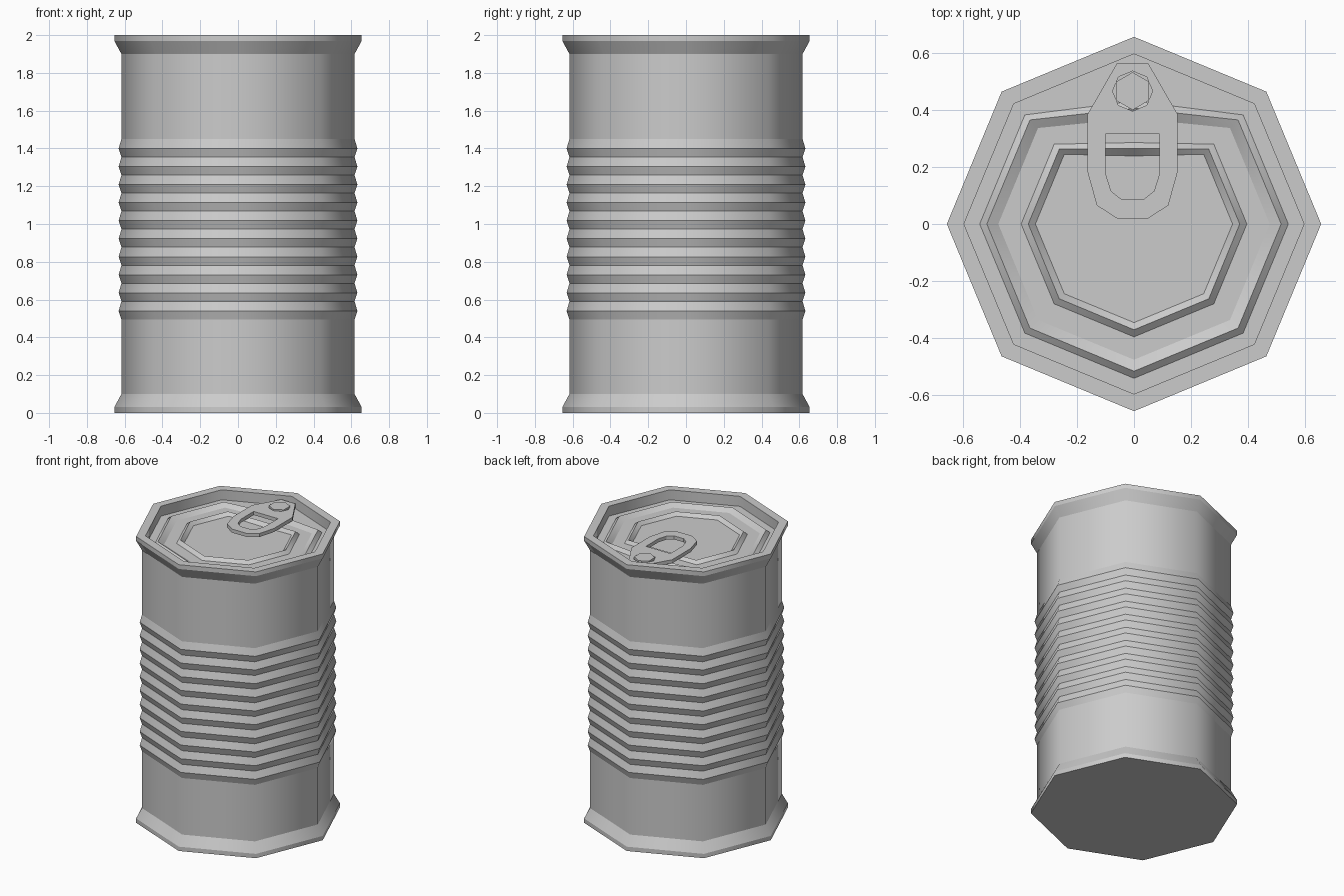
import bpy
import bmesh
from math import cos, sin, pi

cube = bpy.data.objects.get("Cube")
if cube:
    bpy.data.objects.remove(cube, do_unlink=True)

SIDES = 8
steel = bpy.data.materials.new("tin_grey")
steel.use_nodes = True
GREY = (0.6, 0.6, 0.6, 1)
steel.diffuse_color = GREY
steel.node_tree.nodes["Principled BSDF"].inputs["Base Color"].default_value = GREY


def add_object(name, mesh):
    obj = bpy.data.objects.new(name, mesh)
    bpy.context.collection.objects.link(obj)
    mesh.materials.clear()
    mesh.materials.append(steel)
    return obj


def loft(name, rings, cap_first=False, cap_last=False):
    """Octagonal rings of (radius, z, back corner y or None) joined by quads."""
    bm = bmesh.new()
    loops = []
    for radius, z, back in rings:
        loop = []
        for i in range(SIDES):
            a = 2 * pi * i / SIDES
            x, y = radius * cos(a), radius * sin(a)
            if back is not None and i == SIDES // 4:
                y = back
            loop.append(bm.verts.new((x, y, z)))
        loops.append(loop)
    for low, high in zip(loops, loops[1:]):
        for i in range(SIDES):
            j = (i + 1) % SIDES
            bm.faces.new((low[i], low[j], high[j], high[i]))
    if cap_first:
        bm.faces.new(loops[0][::-1])
    if cap_last:
        bm.faces.new(loops[-1])
    # smooth around the can, crisp along every ring
    for face in bm.faces:
        face.smooth = True
    for edge in bm.edges:
        edge.smooth = abs(edge.verts[0].co.z - edge.verts[1].co.z) > 1e-5
    mesh = bpy.data.meshes.new(name)
    bm.to_mesh(mesh)
    bm.free()
    return add_object(name, mesh)


# Can wall: flared foot, ten ribs, flared rim
WALL, PEAK, RIM, INNER = 0.617, 0.632, 0.655, 0.595
PITCH = 0.0955
profile = [(RIM, 0), (RIM, 0.03), (WALL, 0.1)]
for k in range(10):
    z = 0.495 + k * PITCH
    profile += [(WALL, z), (PEAK, z + 0.045)]
profile += [(WALL, 1.45), (WALL, 1.9), (RIM, 1.97), (RIM, 2), (INNER, 2)]
loft("can_body", [(r, z, None) for r, z in profile], cap_first=True)

# Recessed lid with two raised ridges, dented at the back for the tab
LID, CREST = 1.93, 1.952
loft("lid", [
    (INNER, 2, None), (INNER, LID, None),
    (0.54, LID, 0.43), (0.515, CREST, 0.405), (0.475, LID, 0.37),
    (0.395, LID, 0.285), (0.37, CREST, 0.265), (0.345, LID, 0.238),
], cap_last=True)

# Pull tab: flat plate with a finger window and a rivet hole
TAB_X, RIVET_Y = -0.005, 0.465


def mirrored(half):
    return half + [(-x, y) for x, y in reversed(half)]


def circle(radius, sides):
    return [(radius * sin(2 * pi * i / sides), RIVET_Y + radius * cos(2 * pi * i / sides))
            for i in range(sides)]


def plate(name, outlines, bottom, top):
    curve = bpy.data.curves.new(name, "CURVE")
    curve.dimensions = "2D"
    curve.fill_mode = "BOTH"
    curve.extrude = (top - bottom) / 2
    for points in outlines:
        spline = curve.splines.new("POLY")
        spline.points.add(len(points) - 1)
        for point, (x, y) in zip(spline.points, points):
            point.co = (x, y, 0, 1)
        spline.use_cyclic_u = True
    temp = bpy.data.objects.new(name + "_outline", curve)
    bpy.context.collection.objects.link(temp)
    mesh = bpy.data.meshes.new_from_object(temp.evaluated_get(bpy.context.evaluated_depsgraph_get()))
    bpy.data.objects.remove(temp, do_unlink=True)
    obj = add_object(name, mesh)
    obj.location = (TAB_X, 0, (top + bottom) / 2)
    mesh.polygons.foreach_set("use_smooth", [False] * len(mesh.polygons))
    return obj


outline = mirrored([(0.055, 0.562), (0.157, 0.385), (0.157, 0.18), (0.125, 0.065), (0.055, 0.02)])
window = mirrored([(0.094, 0.315), (0.094, 0.175), (0.075, 0.115), (0.037, 0.085)])
plate("pull_tab", [outline, window, circle(0.07, 8)], 1.95, 1.975)

# Rivet holding the tab to the lid
plate("rivet", [circle(0.066, 6)], LID, 1.982)
